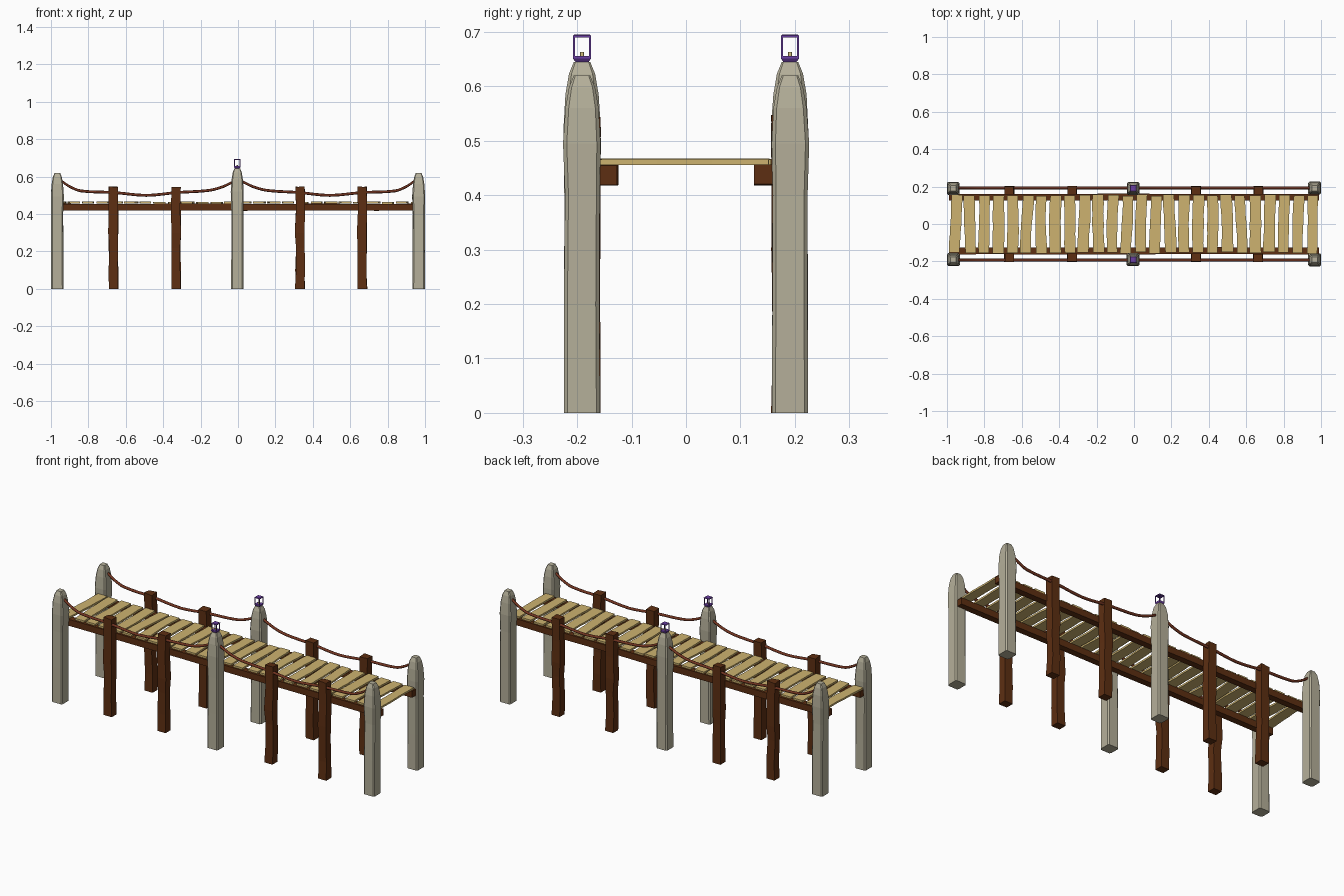
import bpy, math, random
from mathutils import Vector

random.seed(4)
if "Cube" in bpy.data.objects:
    bpy.data.objects.remove(bpy.data.objects["Cube"])


def material(name, rgb):
    m = bpy.data.materials.new(name)
    m.use_nodes = True
    m.diffuse_color = (*rgb, 1)
    m.node_tree.nodes["Principled BSDF"].inputs["Base Color"].default_value = (*rgb, 1)
    return m


STONE = material("pale stone", (0.46, 0.43, 0.32))
WOOD = material("dark wood", (0.11, 0.028, 0.006))
PLANK = material("pale wood", (0.61, 0.45, 0.16))
ROPE = material("red brown rope", (0.17, 0.035, 0.015))
METAL = material("purple metal", (0.15, 0.05, 0.37))
WAX = material("candle wax", (0.65, 0.52, 0.2))


def loft(name, rings, mat, smooth=False):
    """Skin a list of equal-sized rings and cap both ends."""
    n = len(rings[0])
    verts = [p for ring in rings for p in ring]
    faces = [(k * n + i, k * n + (i + 1) % n, (k + 1) * n + (i + 1) % n, (k + 1) * n + i)
             for k in range(len(rings) - 1) for i in range(n)]
    faces += [tuple(reversed(range(n))), tuple(range(len(verts) - n, len(verts)))]
    me = bpy.data.meshes.new(name)
    me.from_pydata(verts, [], faces)
    me.materials.append(mat)
    for p in me.polygons:
        p.use_smooth = smooth and len(p.vertices) == 4
    ob = bpy.data.objects.new(name, me)
    bpy.context.collection.objects.link(ob)
    return ob


def square(x, y, z, h, cut=0.0):
    """Horizontal square ring of half width h, optionally with cut corners."""
    if not cut:
        return [(x + a * h, y + b * h, z) for a, b in ((-1, -1), (1, -1), (1, 1), (-1, 1))]
    c = h - cut
    pts = ((-c, -h), (c, -h), (h, -c), (h, c), (c, h), (-c, h), (-h, c), (-h, -c))
    return [(x + a, y + b, z) for a, b in pts]


def box(name, lo, hi, mat):
    ring = lambda z: [(lo[0], lo[1], z), (hi[0], lo[1], z), (hi[0], hi[1], z), (lo[0], hi[1], z)]
    return loft(name, [ring(lo[2]), ring(hi[2])], mat)


def jitter(a):
    return random.uniform(-a, a)


# Stone posts: straight shaft, slight swelling, then a tapered head
def stone_post(name, x, y, top):
    profile = ((0, 0.033), (0.2, 0.0325), (0.4, 0.032), (top - 0.125, 0.0345),
               (top - 0.06, 0.0305), (top - 0.022, 0.024), (top, 0.015))
    rings = []
    for z, h in profile:
        w = 0 if z == 0 or z > 0.55 else 0.001
        rings.append(square(x + jitter(w), y + jitter(w), z, h, h * 0.2))
    loft(name, rings, STONE)


# Wooden posts: rough square timbers with a wobble
def wood_post(name, x, y):
    rings = []
    for z, h in ((0, 0.025), (0.1, 0.024), (0.22, 0.023), (0.3, 0.0255), (0.42, 0.0245), (0.545, 0.0245)):
        cx, cy = x + jitter(0.003), y + jitter(0.0015)
        rings.append([(px, cy + (py - cy) * 0.9, pz + (jitter(0.003) if z > 0.5 else 0))
                      for px, py, pz in square(cx, cy, z, h)])
    loft(name, rings, WOOD)


# Lantern: tapered foot, corner bars, top plate and candle
def lantern(name, x, y, z):
    loft(name + "_foot", [square(x, y, z - 0.002, 0.011), square(x, y, z + 0.006, 0.0165),
                          square(x, y, z + 0.011, 0.0165)], METAL)
    for sx in (-1, 1):
        for sy in (-1, 1):
            px, py = x + sx * 0.0145, y + sy * 0.0145
            loft(name + "_bar", [square(px, py, z + 0.01, 0.0018), square(px, py, z + 0.047, 0.0018)], METAL)
    loft(name + "_top", [square(x, y, z + 0.045, 0.0165), square(x, y, z + 0.048, 0.0165),
                         square(x, y, z + 0.05, 0.014)], METAL)
    loft(name + "_candle", [square(x, y, z + 0.01, 0.004, 0.0015), square(x, y, z + 0.018, 0.004, 0.0015)], WAX)


# Rope: smooth sagging path through a few heights, mirrored about the middle post
SAG = [(0, 0.585), (0.03, 0.57), (0.09, 0.543), (0.16, 0.526), (0.33, 0.515), (0.49, 0.5),
       (0.66, 0.515), (0.84, 0.524), (0.9, 0.547), (0.94, 0.574), (0.965, 0.59)]


def rope(name, side, y):
    rings = []
    pts = [Vector(p) for p in SAG]
    for i in range(len(pts) - 1):
        a, b, c, d = pts[max(i - 1, 0)], pts[i], pts[i + 1], pts[min(i + 2, len(pts) - 1)]
        m0 = (c - a) / max(c.x - a.x, 1e-6) * (c.x - b.x)
        m1 = (d - b) / max(d.x - b.x, 1e-6) * (c.x - b.x)
        for s in range(4):
            t = s / 4
            p = ((2 * t**3 - 3 * t**2 + 1) * b + (t**3 - 2 * t**2 + t) * m0
                 + (3 * t**2 - 2 * t**3) * c + (t**3 - t**2) * m1)
            rings.append([(side * p.x, y + 0.0075 * math.cos(k * math.pi / 4),
                           p.y + 0.0075 * math.sin(k * math.pi / 4)) for k in range(8)])
    if side < 0:
        rings.reverse()
    loft(name, rings, ROPE, True)


# Everything that repeats on the two long sides
for sy, label in ((-1, "front"), (1, "back")):
    for x in (-0.966, -0.004, 0.966):
        stone_post(label + "_stone_post", x, sy * 0.191, 0.645 if abs(x) < 0.1 else 0.62)
    for x in (-0.666, -0.332, 0.332, 0.664):
        wood_post(label + "_wood_post", x, sy * 0.18)
    lantern(label + "_lantern", -0.004, sy * 0.191, 0.645)
    for side in (-1, 1):
        rope(label + "_rope", side, sy * 0.193)
    # Long beam under the deck
    beam = []
    for i in range(9):
        x = -0.99 + i * 0.2475
        y, z = sy * 0.1435 + jitter(0.0015), 0.437 + jitter(0.0015)
        beam.append([(x, y - 0.018, z - 0.018), (x, y + 0.018, z - 0.018),
                     (x, y + 0.018, z + 0.018), (x, y - 0.018, z + 0.018)])
    loft(label + "_beam", beam, WOOD)

# Deck planks: thin boards with gently bowed edges
COUNT = 26
for i in range(COUNT):
    x0 = -0.954 + 1.908 * i / (COUNT - 1)
    half, bow, tilt = 0.029 + jitter(0.002), jitter(0.006), jitter(0.006)
    phase, shift, lift = jitter(3), jitter(0.004), jitter(0.001)
    rings = []
    for k in range(7):
        t = k / 3 - 1
        x = x0 + tilt * t + bow * math.sin(2 * t + phase) * 0.8
        w = half + jitter(0.0015)
        y, z = 0.154 * t + shift, 0.461 + lift
        rings.append([(x - w, y, z - 0.005), (x - w, y, z + 0.005),
                      (x + w, y, z + 0.005), (x + w, y, z - 0.005)])
    loft("deck_plank", rings, PLANK)
